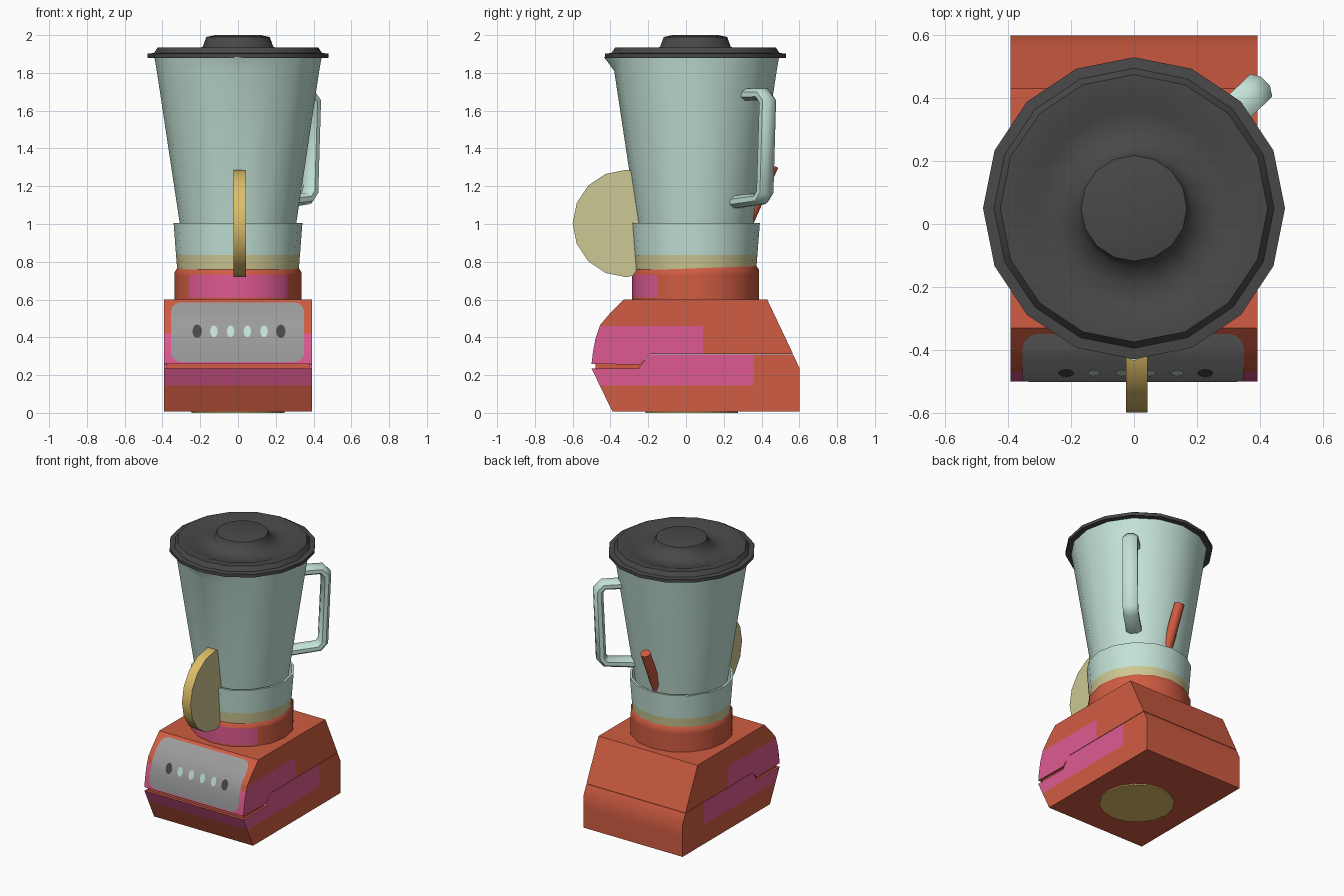
import bpy, bmesh, math
from mathutils import Vector

if "Cube" in bpy.data.objects:
    bpy.data.objects.remove(bpy.data.objects["Cube"])

AX = 0.05      # y of the jar axis
SEG = 16       # sides of all round parts


def material(name, rgb):
    m = bpy.data.materials.new(name)
    m.diffuse_color = (*rgb, 1)
    m.use_nodes = True
    m.node_tree.nodes["Principled BSDF"].inputs["Base Color"].default_value = m.diffuse_color
    return m


RED = material("brick_red", (0.63, 0.107, 0.054))
PINK = material("pink", (0.73, 0.102, 0.283))
MINT = material("pale_mint", (0.546, 0.76, 0.672))
DARK = material("charcoal", (0.065, 0.065, 0.065))
GREY = material("panel_grey", (0.33, 0.33, 0.33))
GOLD = material("gold", (0.73, 0.514, 0.141))
PALE = material("pale_yellow", (0.61, 0.578, 0.292))


def finish(name, bm, mats, rule=None, closed=True, angle=35):
    """Turn a bmesh into a shaded object; rule picks the second material."""
    bmesh.ops.remove_doubles(bm, verts=bm.verts, dist=1e-5)
    if closed:
        bmesh.ops.recalc_face_normals(bm, faces=bm.faces)
    bm.normal_update()
    if rule:
        for f in bm.faces:
            f.material_index = int(rule(f.calc_center_median(), f.normal))
    me = bpy.data.meshes.new(name)
    bm.to_mesh(me)
    bm.free()
    ob = bpy.data.objects.new(name, me)
    bpy.context.collection.objects.link(ob)
    for m in mats:
        me.materials.append(m)
    bpy.ops.object.select_all(action='DESELECT')
    ob.select_set(True)
    bpy.context.view_layer.objects.active = ob
    bpy.ops.object.shade_smooth_by_angle(angle=math.radians(angle))
    return ob


def cut(bm, co, no):
    bmesh.ops.bisect_plane(bm, geom=bm.verts[:] + bm.edges[:] + bm.faces[:],
                           plane_co=co, plane_no=no)


def lathe(profile):
    """Revolve (radius, z) points around the jar axis."""
    bm = bmesh.new()
    rings = []
    for r, z in profile:
        rings.append([bm.verts.new((r * math.cos(2 * math.pi * i / SEG),
                                    AX + r * math.sin(2 * math.pi * i / SEG), z))
                      for i in range(SEG)])
    for a, b in zip(rings, rings[1:]):
        for i in range(SEG):
            j = (i + 1) % SEG
            bm.faces.new((a[i], a[j], b[j], b[i]))
    bmesh.ops.remove_doubles(bm, verts=bm.verts, dist=1e-5)
    return bm


def prism(profile, x0, x1):
    """Extrude a (y, z) profile along x."""
    bm = bmesh.new()
    f = bm.faces.new([bm.verts.new((x0, y, z)) for y, z in profile])
    ext = bmesh.ops.extrude_face_region(bm, geom=[f])
    for v in ext['geom']:
        if isinstance(v, bmesh.types.BMVert):
            v.co.x = x1
    bmesh.ops.recalc_face_normals(bm, faces=bm.faces)
    return bm


def sweep(name, path, azimuth, half_u, half_w, mat, n=8):
    """Sweep an oval along (radius, z) points in a vertical plane."""
    a = math.radians(azimuth)
    out, side = Vector((math.cos(a), math.sin(a), 0)), Vector((-math.sin(a), math.cos(a), 0))
    pts = [out * r + Vector((0, AX, z)) for r, z in path]
    bm = bmesh.new()
    rings = []
    for i, p in enumerate(pts):
        t = Vector()
        if i:
            t += (p - pts[i - 1]).normalized()
        if i < len(pts) - 1:
            t += (pts[i + 1] - p).normalized()
        u = side.cross(t.normalized())
        rings.append([bm.verts.new(p + u * half_u * math.cos(k) + side * half_w * math.sin(k))
                      for k in [2 * math.pi * (j + .5) / n for j in range(n)]])
    for r0, r1 in zip(rings, rings[1:]):
        for i in range(n):
            j = (i + 1) % n
            bm.faces.new((r0[i], r0[j], r1[j], r1[i]))
    bm.faces.new(rings[0])
    bm.faces.new(rings[-1])
    return finish(name, bm, [mat], angle=50)


# ---- Base: upper and lower housing split by a stepped seam ----
W = 0.393
FRONT = [(-0.5, 0.26), (-0.493, 0.32), (-0.48, 0.39), (-0.455, 0.465), (-0.40, 0.53), (-0.33, 0.6)]

bm = prism(FRONT + [(0.43, 0.6), (0.567, 0.311), (-0.19, 0.311), (-0.245, 0.255)], -W, W)
bmesh.ops.triangulate(bm, faces=bm.faces)
for z in (0.42, 0.46):
    cut(bm, (0, 0, z), (0, 0, 1))
cut(bm, (0, 0.09, 0), (0, 1, 0))
finish("upper_housing", bm, [RED, PINK],
       lambda c, n: c.y < 0.09 and c.z < (0.46 if abs(n.x) > .5 else 0.42) and n.z > -0.5)

bm = prism([(-0.39, 0.008), (-0.5, 0.235), (-0.25, 0.235), (-0.195, 0.308), (0.567, 0.308),
            (0.6, 0.24), (0.6, 0.008)], -W, W)
bmesh.ops.triangulate(bm, faces=bm.faces)
cut(bm, (0, 0, 0.145), (0, 0, 1))
cut(bm, (0, 0.36, 0), (0, 1, 0))
finish("lower_housing", bm, [RED, PINK],
       lambda c, n: c.y < 0.36 and c.z > 0.145 and abs(n.z) < 0.8)

finish("seam_core", prism([(-0.48, 0.22), (-0.48, 0.28), (-0.2, 0.28), (-0.2, 0.22)],
                          -W + .015, W - .015), [RED])


# ---- Control panel and buttons: thin plates following the curved front ----
def front_y(z):
    for (y0, z0), (y1, z1) in zip(FRONT, FRONT[1:]):
        if z <= z1:
            return y0 + (y1 - y0) * (z - z0) / (z1 - z0)
    return FRONT[-1][0]


def plate(name, outline, lift, mat):
    bm = bmesh.new()
    bm.faces.new([bm.verts.new((x, 0, z)) for x, z in outline])
    for _, z in FRONT:
        cut(bm, (0, 0, z), (0, 0, 1))
    for v in bm.verts:
        v.co.y = front_y(v.co.z) - lift
    finish(name, bm, [mat], closed=False)


R = 0.05
corners = [(0.30, 0.535, 0), (-0.305, 0.535, 90), (-0.305, 0.32, 180), (0.30, 0.32, 270)]
plate("control_panel", [(x + R * math.cos(math.radians(a + d)), z + R * math.sin(math.radians(a + d)))
                        for x, z, a in corners for d in (0, 30, 60, 90)], 0.004, GREY)
for i in range(6):
    end = i in (0, 5)
    rx, rz = (0.025, 0.036) if end else (0.02, 0.031)
    cx = -0.216 + i * 0.0885
    plate("dial" if end else "button",
          [(cx + rx * math.cos(k * math.pi / 6), 0.432 + rz * math.sin(k * math.pi / 6))
           for k in range(12)], 0.008, DARK if end else MINT)

# ---- Foot disc under the base ----
bm = lathe([(0, 0), (0.245, 0), (0.245, 0.02), (0, 0.02)])
bmesh.ops.translate(bm, verts=bm.verts, vec=(0, -0.02, 0))
finish("foot_disc", bm, [GOLD])

# ---- Neck with a slightly tilted top and a pink front patch ----
bm = lathe([(0, 0.59), (0.336, 0.59), (0.336, 0.745), (0.318, 0.772), (0, 0.772)])
for z in (0.61, 0.73):
    cut(bm, (0, 0, z), (0, 0, 1))
cut(bm, (0, -0.15, 0), (0, 1, 0))
neck_rule = lambda c, n: c.y < -0.15 and 0.61 < c.z < 0.732 and abs(n.z) < 0.5
for v in bm.verts:
    if v.co.z > 0.74:
        v.co.z += 0.04 * (v.co.y - AX)
finish("neck", bm, [RED, PINK], neck_rule)

# ---- Jar collar: open ring with a pale band at the bottom ----
finish("jar_collar", lathe([(0, 0.76), (0.322, 0.76), (0.328, 0.835), (0.341, 1.005),
                            (0.325, 1.005), (0.315, 0.87), (0, 0.87)]),
       [MINT, PALE], lambda c, n: c.z < 0.83)

# ---- Jar with a pouring spout at the front ----
bm = lathe([(0, 0.86), (0.285, 0.86), (0.308, 1.0), (0.43, 1.81), (0.443, 1.885), (0, 1.885)])
for v in bm.verts:
    if v.co.z > 1.85 and v.co.y < AX - 0.43:
        v.co.y -= 0.042
finish("jar", bm, [MINT])

# ---- Lid with recessed ring and raised knob ----
finish("lid", lathe([(0, 1.88), (0.48, 1.88), (0.48, 1.902), (0.445, 1.905), (0.425, 1.935),
                     (0.37, 1.935), (0.31, 1.912), (0.25, 1.912), (0.187, 1.938),
                     (0.168, 1.99), (0.12, 2.0), (0, 2.0)]), [DARK], angle=50)

# ---- Handle and straw ----
sweep("handle", [(0.38, 1.685), (0.515, 1.687), (0.55, 1.65), (0.53, 1.17), (0.50, 1.135),
                 (0.29, 1.115)], 44, 0.036, 0.054, MINT)
sweep("straw", [(0.225, 0.89), (0.41, 1.31)], 90, 0.033, 0.036, RED)

# ---- Fruit slice wedged against the front ----
bm = prism([(-0.316 + 0.284 * math.cos(2 * math.pi * i / SEG),
             1.003 + 0.284 * math.sin(2 * math.pi * i / SEG)) for i in range(SEG)], -0.025, 0.043)
finish("fruit_slice", bm, [GOLD, PALE], lambda c, n: abs(n.x) > 0.5)
